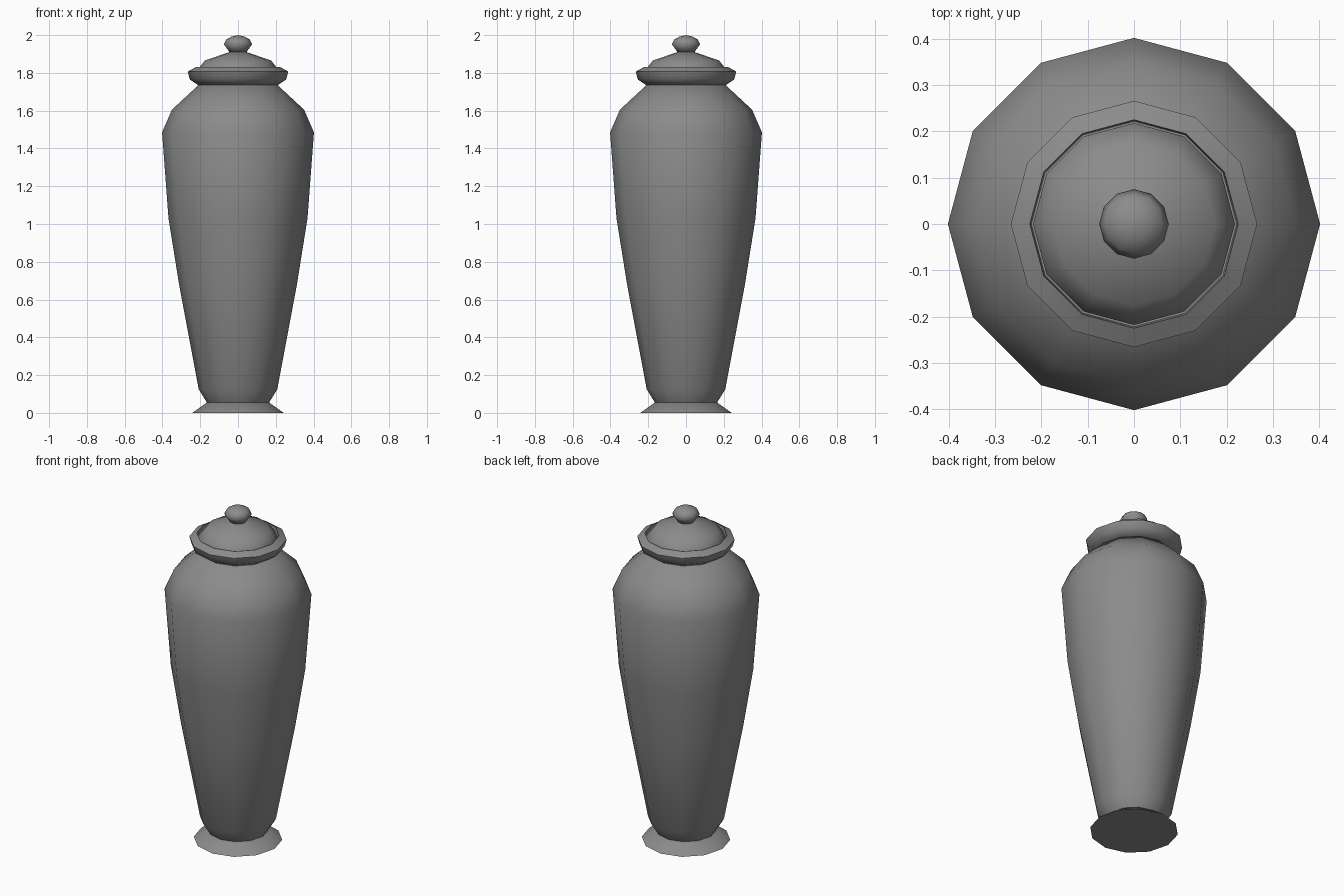
import bpy, bmesh, math

cube = bpy.data.objects.get("Cube")
if cube:
    bpy.data.objects.remove(cube, do_unlink=True)

SIDES = 12

glaze = bpy.data.materials.new("grey_glaze")
glaze.use_nodes = True
colour = (0.26, 0.26, 0.26, 1)
glaze.diffuse_color = colour
glaze.node_tree.nodes["Principled BSDF"].inputs["Base Color"].default_value = colour


def lathe(name, profile, angle):
    """Turn a (radius, height) profile around the z axis."""
    bm = bmesh.new()
    verts = [bm.verts.new((r, 0, z)) for r, z in profile]
    edges = [bm.edges.new(pair) for pair in zip(verts, verts[1:])]
    bmesh.ops.spin(bm, geom=verts + edges, cent=(0, 0, 0), axis=(0, 0, 1),
                   angle=math.tau, steps=SIDES, use_duplicate=False)
    bmesh.ops.remove_doubles(bm, verts=bm.verts, dist=0.0005)
    bmesh.ops.recalc_face_normals(bm, faces=bm.faces)
    mesh = bpy.data.meshes.new(name)
    bm.to_mesh(mesh)
    bm.free()
    mesh.materials.append(glaze)
    obj = bpy.data.objects.new(name, mesh)
    bpy.context.collection.objects.link(obj)
    bpy.ops.object.select_all(action="DESELECT")
    obj.select_set(True)
    bpy.context.view_layer.objects.active = obj
    bpy.ops.object.shade_smooth_by_angle(angle=math.radians(angle))
    return obj


# Flared foot, closed underneath
lathe("foot", [(0, 0), (0.242, 0), (0.165, 0.055), (0, 0.055)], 40)

# Tapering body with rounded shoulder
lathe("body", [(0, 0.055), (0.165, 0.055), (0.208, 0.125), (0.312, 0.68),
               (0.368, 1.03), (0.402, 1.485), (0.35, 1.605),
               (0.21, 1.735), (0, 1.735)], 50)

# Flaring collar with a groove inside for the lid
lathe("collar", [(0, 1.735), (0.21, 1.735), (0.255, 1.765), (0.266, 1.807),
                 (0.225, 1.83), (0.222, 1.785), (0, 1.785)], 50)

# Domed lid
lathe("lid", [(0, 1.785), (0.218, 1.785), (0.218, 1.812), (0.175, 1.866),
              (0.045, 1.91), (0, 1.912)], 50)

# Round knob
lathe("knob", [(0, 1.905), (0.045, 1.91), (0.075, 1.952), (0.062, 1.977),
               (0.035, 1.992), (0, 2)], 80)
